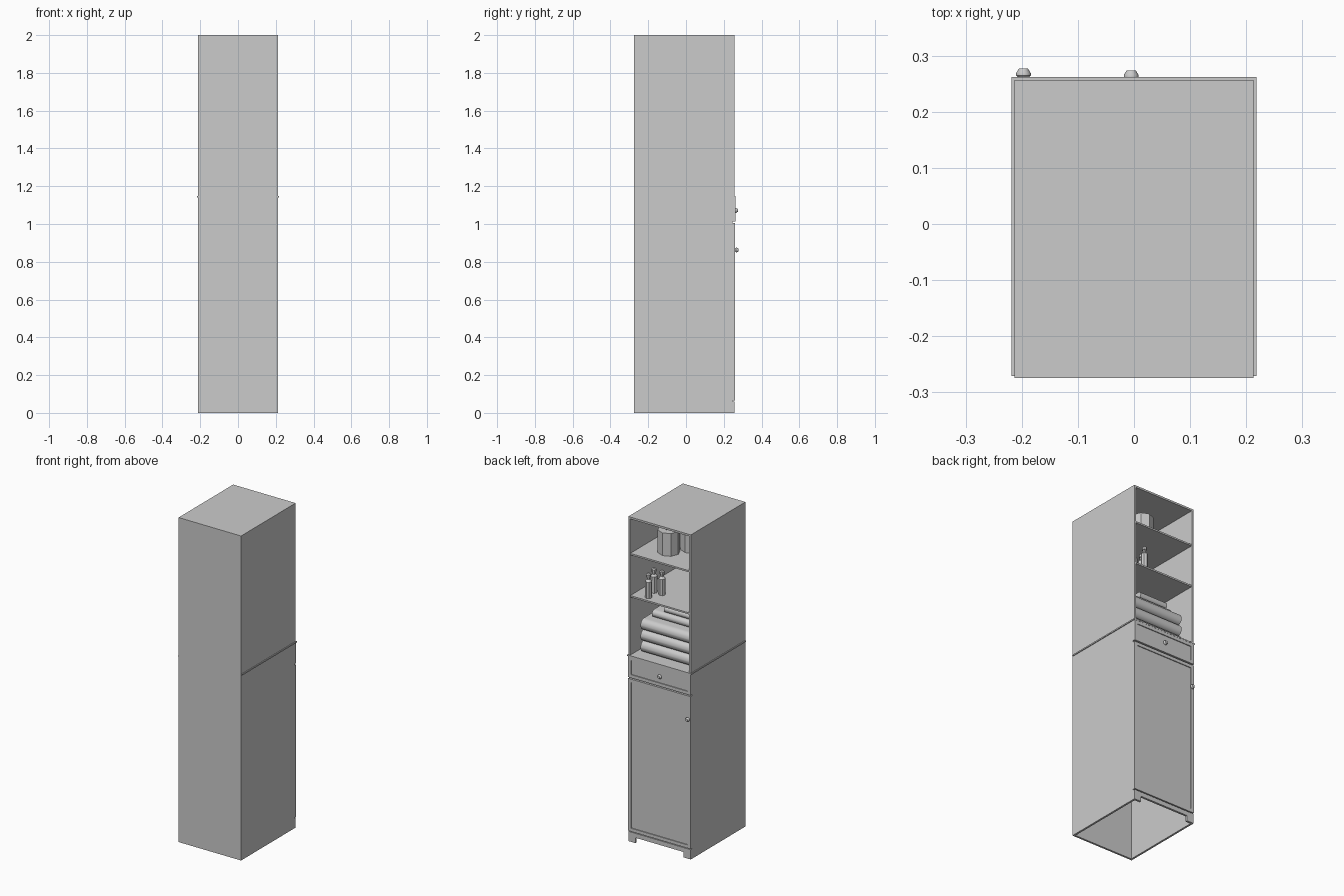
import bpy
import bmesh
import math
from mathutils import Matrix, Vector

cube = bpy.data.objects.get("Cube")
if cube:
    bpy.data.objects.remove(cube, do_unlink=True)

grey = bpy.data.materials.new("plain_grey")
grey.use_nodes = True
GREY = (0.6, 0.6, 0.6, 1)
grey.diffuse_color = GREY
grey.node_tree.nodes["Principled BSDF"].inputs["Base Color"].default_value = GREY

W = 0.213                  # half width
BACK, FRONT = -0.2745, 0.257
T = 0.012                  # board thickness
LEDGE = 1.14               # underside of the middle ledge
DOOR_BACK = 0.245


def finish(name, bm, smooth=False):
    bmesh.ops.recalc_face_normals(bm, faces=bm.faces)
    mesh = bpy.data.meshes.new(name)
    bm.to_mesh(mesh)
    bm.free()
    obj = bpy.data.objects.new(name, mesh)
    bpy.context.collection.objects.link(obj)
    mesh.materials.append(grey)
    if smooth:
        bpy.ops.object.select_all(action="DESELECT")
        obj.select_set(True)
        bpy.context.view_layer.objects.active = obj
        bpy.ops.object.shade_smooth_by_angle(angle=math.radians(40))
    return obj


def box_mesh(x, y, z):
    """Box from three (low, high) ranges."""
    bm = bmesh.new()
    bmesh.ops.create_cube(bm, size=1)
    size = [r[1] - r[0] for r in (x, y, z)]
    mid = [(r[0] + r[1]) / 2 for r in (x, y, z)]
    bmesh.ops.scale(bm, vec=size, verts=bm.verts)
    bmesh.ops.translate(bm, vec=mid, verts=bm.verts)
    return bm


def box(name, x, y, z):
    return finish(name, box_mesh(x, y, z))


def framed_panel(name, y_front, z):
    """Overlay front with a shallow recessed field."""
    bm = box_mesh((-W, W), (DOOR_BACK, y_front), z)
    face = max(bm.faces, key=lambda f: f.calc_center_median().y)
    bmesh.ops.inset_region(bm, faces=[face], thickness=0.028)
    bmesh.ops.inset_region(bm, faces=[face], thickness=0.0005)
    bmesh.ops.translate(bm, vec=(0, -0.005, 0), verts=face.verts)
    return finish(name, bm)


def lathe(name, profile, sides, location, tilt=0, smooth=False):
    """Turn (radius, height) points around an upright axis."""
    bm = bmesh.new()
    verts = [bm.verts.new((r, 0, h)) for r, h in profile]
    edges = [bm.edges.new(pair) for pair in zip(verts, verts[1:])]
    bmesh.ops.spin(bm, geom=verts + edges, axis=(0, 0, 1), cent=(0, 0, 0),
                   angle=math.tau, steps=sides)
    bmesh.ops.remove_doubles(bm, verts=bm.verts, dist=1e-5)
    turn = Matrix.Rotation(tilt, 4, "X")
    bmesh.ops.transform(bm, matrix=Matrix.Translation(Vector(location)) @ turn,
                        verts=bm.verts)
    return finish(name, bm, smooth)


# Carcass: open at the bottom and at the upper front
box("back_panel", (-W, W), (BACK, BACK + T), (0, 2))
for side, s in (("left", 1), ("right", -1)):
    x = sorted((s * W, s * (W - T)))
    box(side + "_lower_side", x, (BACK + T, DOOR_BACK), (0, LEDGE))
    box(side + "_upper_side", x, (BACK + T, FRONT), (LEDGE, 2 - T))
box("top_panel", (-W, W), (BACK + T, FRONT), (2 - T, 2))
box("middle_ledge", (-0.218, 0.218), (-0.271, 0.262), (LEDGE, LEDGE + 0.008))
for i, z in enumerate((1.505, 1.765)):
    box(f"shelf_{i + 1}", (T - W, W - T), (BACK + T, FRONT - 0.002), (z, z + 0.01))

# Lower front: drawer, door, and plinth with feet
framed_panel("drawer_front", 0.261, (1.012, LEDGE))
framed_panel("door", 0.260, (0.065, 1.004))
box("plinth_rail", (-W, W), (DOOR_BACK, 0.258), (0.033, 0.060))
for side, s in (("left", 1), ("right", -1)):
    box(side + "_foot", sorted((s * W, s * 0.165)), (DOOR_BACK, 0.258), (0, 0.033))

# Knobs
KNOB = [(0, 0), (0.008, 0), (0.013, 0.005), (0.013, 0.009), (0.008, 0.017), (0, 0.017)]
for name, loc in (("drawer_knob", (-0.005, 0.257, 1.072)),
                  ("door_knob", (-0.197, 0.260, 0.862))):
    lathe(name, KNOB, 12, loc, tilt=-math.pi / 2, smooth=True)

# Folded towels: slabs with round front and back folds
z = LEDGE + 0.008
for i, (x0, x1, y0, y1, h) in enumerate([(-0.175, 0.17, -0.2, 0.2, 0.068)] * 3 + [
        (-0.15, 0.134, -0.17, 0.14, 0.045), (-0.13, 0.06, -0.15, 0.13, 0.04)]):
    bm = box_mesh((x0, x1), (y0, y1), (z, z + h))
    folds = [e for e in bm.edges
             if abs(e.verts[0].co.x - e.verts[1].co.x) > 0.01]
    bmesh.ops.bevel(bm, geom=folds, offset=h * 0.48, segments=4, profile=0.5,
                    affect="EDGES")
    finish(f"towel_{i + 1}", bm, smooth=True)
    z += h

# Small bottles on the middle shelf
BOTTLE = [(0, 0), (0.02, 0), (0.02, 0.1), (0.009, 0.112), (0.009, 0.124),
          (0.014, 0.126), (0.014, 0.142), (0.008, 0.148), (0, 0.148)]
for i, (x, y) in enumerate([(0.105, 0.215), (0.12, 0.14), (0.065, 0.14)]):
    lathe(f"bottle_{i + 1}", BOTTLE, 8, (x, y, 1.515))

# Paper rolls with a hollow core on the top shelf
ROLL = [(0.018, 0), (0.064, 0), (0.064, 0.14), (0.018, 0.14), (0.018, 0)]
for i, (x, y) in enumerate([(0.038, 0.113), (-0.045, 0.008)]):
    lathe(f"paper_roll_{i + 1}", ROLL, 8, (x, y, 1.775))
